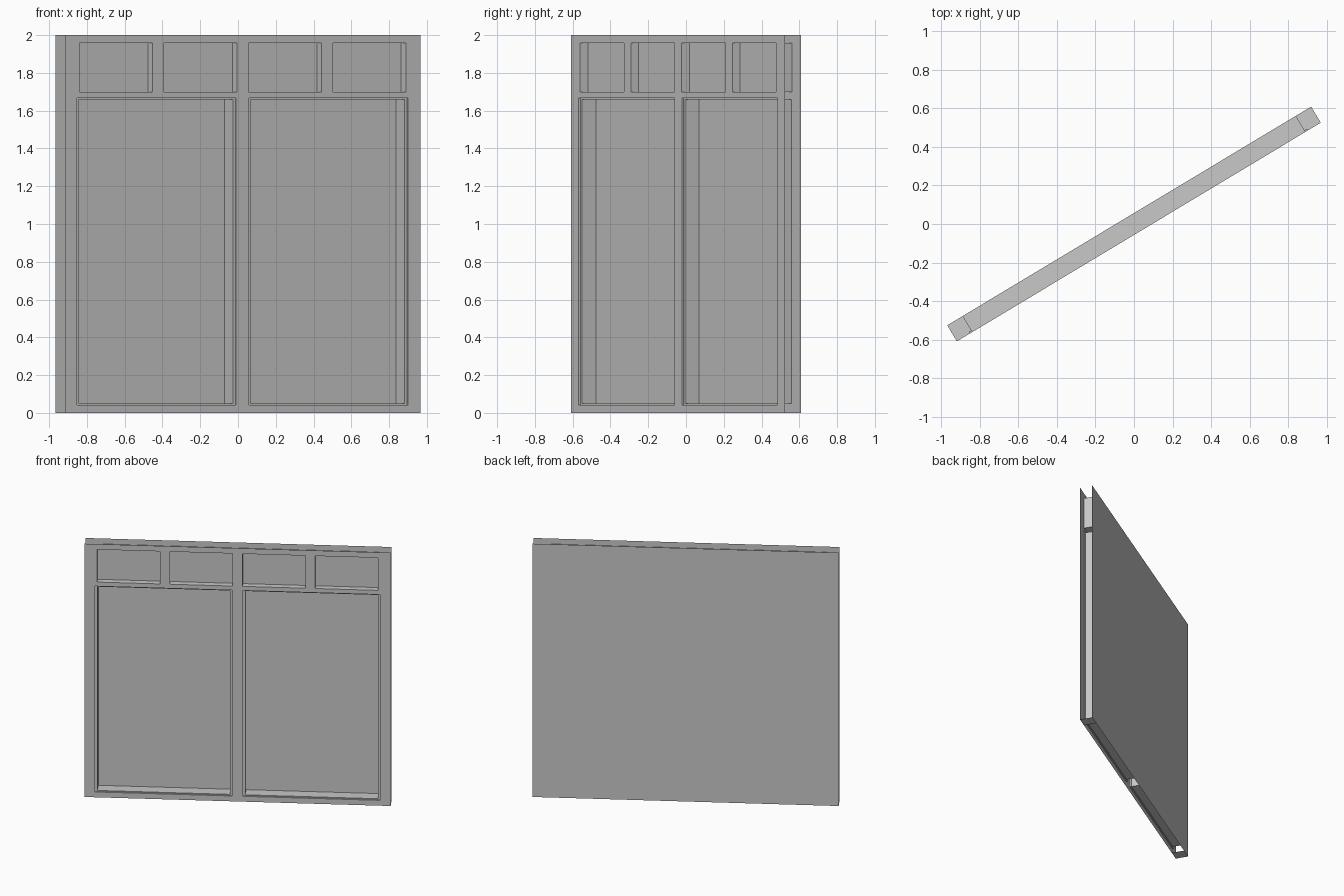
import bpy, bmesh, math

cube = bpy.data.objects.get("Cube")
if cube:
    bpy.data.objects.remove(cube)

# Overall sizes: half length, depth, height, turn of the wall
HALF, DEPTH, HEIGHT = 1.099, 0.097, 2.0
TURN = math.radians(31)
STEP = 0.01      # depth of the rebate round each door opening
PANE = 0.047     # depth of the upper panes

grey = bpy.data.materials.new("plain_grey")
grey.use_nodes = True
colour = (0.58, 0.58, 0.58, 1)
grey.diffuse_color = colour
grey.node_tree.nodes["Principled BSDF"].inputs["Base Color"].default_value = colour


def make(name, quads):
    """Object from quads given as (along, depth, up) corners."""
    bm = bmesh.new()
    for quad in quads:
        bm.faces.new([bm.verts.new((u, d - DEPTH / 2, z)) for u, d, z in quad])
    bmesh.ops.remove_doubles(bm, verts=bm.verts, dist=1e-5)
    mesh = bpy.data.meshes.new(name)
    bm.to_mesh(mesh)
    bm.free()
    mesh.materials.append(grey)
    obj = bpy.data.objects.new(name, mesh)
    obj.rotation_euler.z = TURN
    bpy.context.collection.objects.link(obj)
    return obj


def upright(u0, u1, z0, z1, d):
    return [(u0, d, z0), (u1, d, z0), (u1, d, z1), (u0, d, z1)]


def sheet(outer, holes, d):
    """Upright sheet with rectangular holes."""
    rects = [outer] + holes
    us = sorted({v for r in rects for v in r[:2]})
    zs = sorted({v for r in rects for v in r[2:]})
    quads = []
    for u0, u1 in zip(us, us[1:]):
        for z0, z1 in zip(zs, zs[1:]):
            u, z = (u0 + u1) / 2, (z0 + z1) / 2
            if not any(h[0] < u < h[1] and h[2] < z < h[3] for h in holes):
                quads.append(upright(u0, u1, z0, z1, d))
    return quads


def reveal(rect, d0, d1):
    """Four walls lining an opening, normals facing into it."""
    u0, u1, z0, z1 = rect
    ring = [(u0, z0), (u1, z0), (u1, z1), (u0, z1)]
    return [[(a[0], d0, a[1]), (b[0], d0, b[1]), (b[0], d1, b[1]), (a[0], d1, a[1])]
            for a, b in zip(ring, ring[1:] + ring[:1])]


# Openings as (left, right, bottom, top)
doors = [(-1.022, -0.04, 0.042, 1.667), (0.04, 1.022, 0.042, 1.667)]
inner = [(-1.006, -0.055, 0.05, 1.659), (0.055, 1.006, 0.05, 1.659)]
upper = [(-1.007, -0.557, 1.70, 1.957), (-0.486, -0.036, 1.70, 1.957),
         (0.036, 0.486, 1.70, 1.957), (0.557, 1.007, 1.70, 1.957)]
upper_box = (-1.007, 1.007, 1.70, 1.957)
whole = (-HALF, HALF, 0, HEIGHT)

# Main sheets
make("front_frame", sheet(whole, doors + upper, 0))
make("back_panel", [upright(*whole, DEPTH)[::-1]])

# Stepped linings of the two large openings
for side, outer, hole in zip(("right", "left"), doors, inner):
    make(side + "_door_lining",
         reveal(outer, 0, STEP) + sheet(outer, [hole], STEP) + reveal(hole, STEP, DEPTH))

# Upper row: four lined openings in front of one shared box
for i, hole in enumerate(upper):
    make(f"upper_lining_{i + 1}", reveal(hole, 0, PANE))
make("upper_pane", [upright(*upper_box, PANE)])
make("upper_box", reveal(upper_box, 0, DEPTH))

# Small floor strips closing the two ends
for side, s in (("right", -1), ("left", 1)):
    u0, u1 = sorted((s * 1.007, s * HALF))
    make(side + "_end_floor", [[(u0, 0, 0), (u1, 0, 0), (u1, DEPTH, 0), (u0, DEPTH, 0)]])
